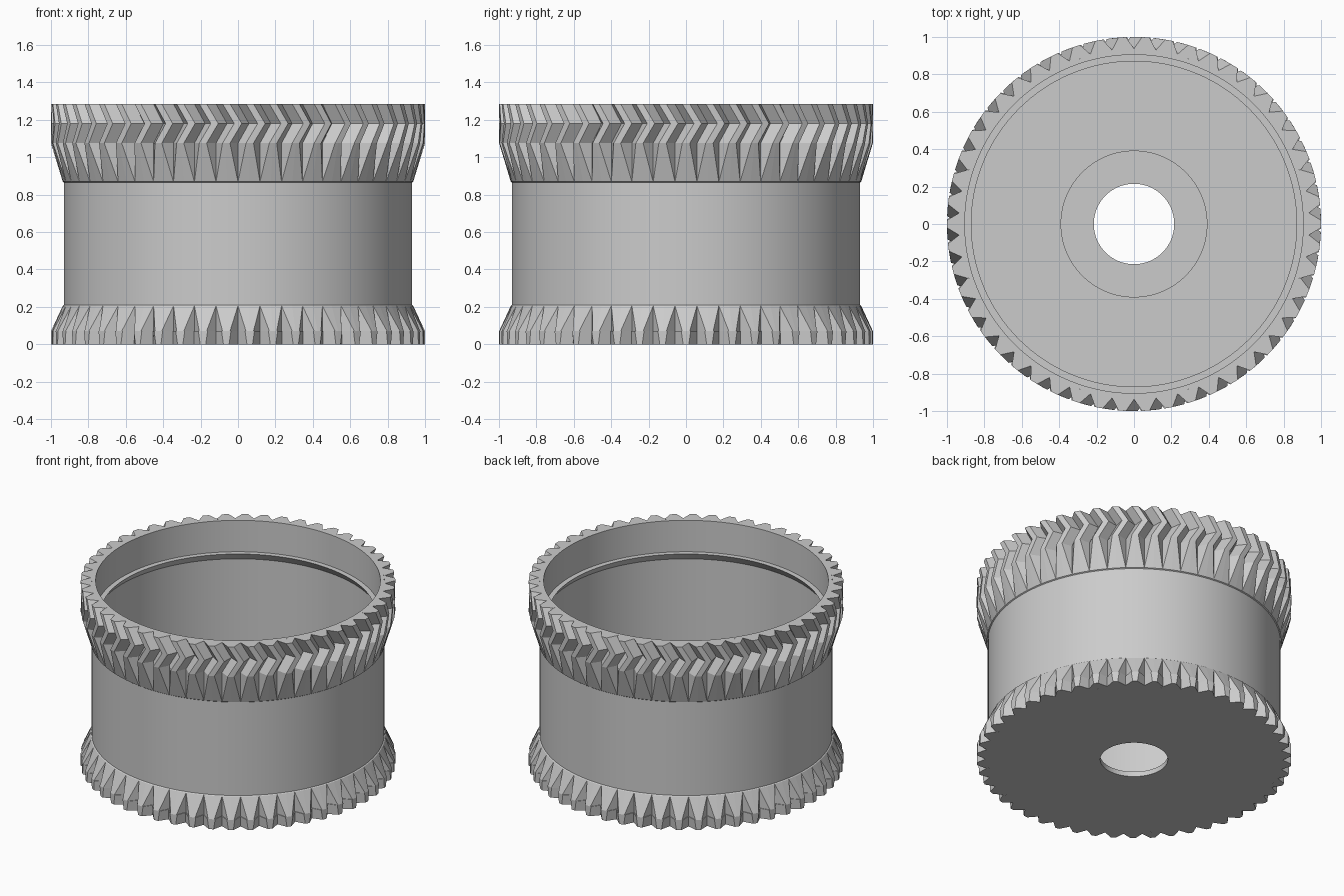
import bpy, bmesh
from math import sin, cos, pi, radians

cube = bpy.data.objects.get("Cube")
if cube:
    bpy.data.objects.remove(cube, do_unlink=True)

TEETH = 50
PITCH = 2 * pi / TEETH
WALL = 0.93      # outer radius of the drum
ROOT = 0.937     # bottom of the tooth grooves
GROOVE = 0.34    # half groove width at the tips, in pitches

grey = bpy.data.materials.new("light_grey")
grey.diffuse_color = (0.6, 0.6, 0.6, 1)
grey.use_nodes = True
grey.node_tree.nodes["Principled BSDF"].inputs["Base Color"].default_value = (0.6, 0.6, 0.6, 1)


def loft(name, loops, close=False):
    """Join equal-length loops of points with quads."""
    bm = bmesh.new()
    rows = [[bm.verts.new(p) for p in loop] for loop in loops]
    pairs = list(zip(rows, rows[1:]))
    if close:
        pairs.append((rows[-1], rows[0]))
    for a, b in pairs:
        for i in range(len(a)):
            j = (i + 1) % len(a)
            bm.faces.new((a[i], a[j], b[j], b[i]))
    bmesh.ops.remove_doubles(bm, verts=bm.verts, dist=0.00005)
    bmesh.ops.recalc_face_normals(bm, faces=bm.faces)
    mesh = bpy.data.meshes.new(name)
    bm.to_mesh(mesh)
    bm.free()
    mesh.materials.append(grey)
    obj = bpy.data.objects.new(name, mesh)
    bpy.context.collection.objects.link(obj)
    return obj


def circle(r, z, n=128):
    return [(r * cos(2 * pi * i / n), r * sin(2 * pi * i / n), z) for i in range(n)]


def tooth_ring(z, tip, shift=0.0, root=ROOT, groove=GROOVE):
    """One V-grooved outline; grooves narrow as the tip radius falls."""
    half = groove * max(tip - root, 0.0005) / (1 - root)
    root = min(root, tip)
    points = []
    for k in range(TEETH):
        for offset, r in ((0, root), (half, tip), (0.5, tip), (1 - half, tip)):
            a = -pi / 2 + (k + shift + offset) * PITCH
            points.append((r * cos(a), r * sin(a), z))
    return points


# Hollow drum with a holed floor, a shallow recess and an inner lip
profile = [(0.215, 0), (WALL, 0), (WALL, 1.285), (0.905, 1.285), (0.905, 1.065),
           (0.87, 1.065), (0.905, 1.015), (0.905, 0.07), (0.39, 0.07),
           (0.39, 0.035), (0.215, 0.035)]
drum = loft("drum", [circle(r, z) for r, z in profile], close=True)
bpy.context.view_layer.objects.active = drum
drum.select_set(True)
bpy.ops.object.shade_smooth_by_angle(angle=radians(30))

# Upper herringbone teeth with a tapered underside
loft("herringbone_rim", [
    tooth_ring(1.285, WALL),
    tooth_ring(1.285, 1.0),
    tooth_ring(1.18, 1.0, shift=0.5),
    tooth_ring(1.075, 1.0),
    tooth_ring(0.87, ROOT),
    tooth_ring(0.865, WALL)])

# Lower straight teeth with a small step and a tapered top
loft("lower_rim", [
    tooth_ring(0, WALL),
    tooth_ring(0, 1.0, root=0.945, groove=0.38),
    tooth_ring(0.07, 1.0, root=0.945, groove=0.3),
    tooth_ring(0.07, 1.0),
    tooth_ring(0.205, ROOT),
    tooth_ring(0.21, WALL)])
